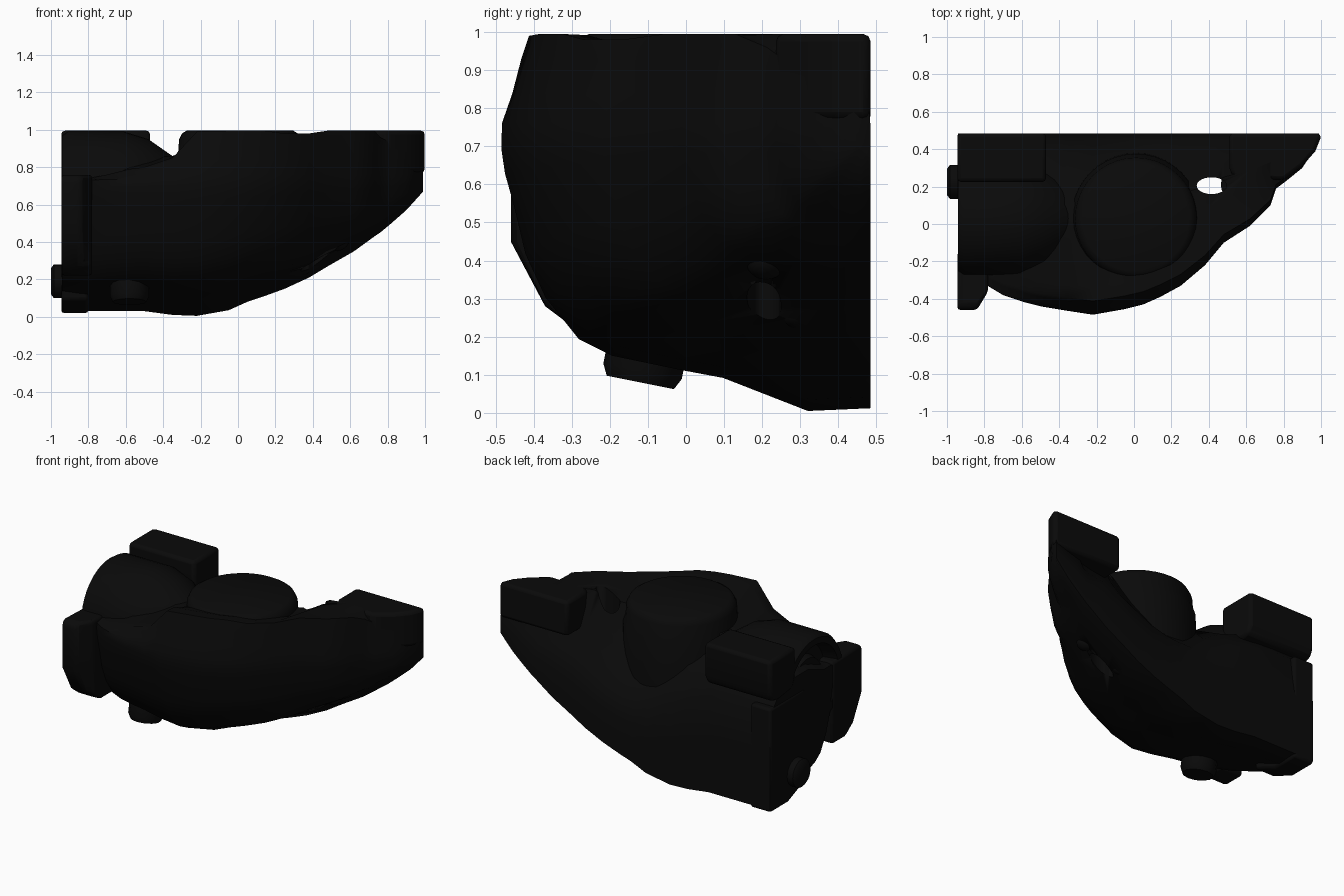
import bpy, bmesh, math
from mathutils import Vector

black = bpy.data.materials.new("black")
black.diffuse_color = (0.003, 0.003, 0.003, 1)


def finish(name, bm, bevel=0.0, angle=40):
    bmesh.ops.recalc_face_normals(bm, faces=bm.faces)
    me = bpy.data.meshes.new(name)
    bm.to_mesh(me)
    bm.free()
    me.materials.append(black)
    ob = bpy.data.objects.new(name, me)
    bpy.context.collection.objects.link(ob)
    if bevel:
        m = ob.modifiers.new("bevel", 'BEVEL')
        m.width, m.segments, m.limit_method = bevel, 2, 'ANGLE'
    bpy.ops.object.select_all(action='DESELECT')
    ob.select_set(True)
    bpy.context.view_layer.objects.active = ob
    bpy.ops.object.shade_smooth_by_angle(angle=math.radians(angle))
    return ob


def loft(name, rings, bevel=0.0, angle=40):
    """Skin equal-length closed rings and cap both ends."""
    bm = bmesh.new()
    vs = [[bm.verts.new(p) for p in r] for r in rings]
    n = len(vs[0])
    for a, b in zip(vs, vs[1:]):
        for i in range(n):
            j = (i + 1) % n
            bm.faces.new((a[i], a[j], b[j], b[i]))
    bm.faces.new(vs[0])
    bm.faces.new(vs[-1][::-1])
    return finish(name, bm, bevel, angle)


def turned(name, centre, axis, profile, n=40, sx=1.0, sy=1.0):
    """Stack of circles (offset, radius) along an axis."""
    q = Vector((0, 0, 1)).rotation_difference(Vector(axis))
    c = Vector(centre)
    return loft(name, [[c + q @ Vector((sx * r * math.cos(k * math.tau / n),
                                        sy * r * math.sin(k * math.tau / n), h))
                        for k in range(n)] for h, r in profile])


def prism_x(name, outline, stops, bevel):
    """Extrude a (y, z) outline through stops of (x, front limit of y)."""
    return loft(name, [[(x, max(y, lim), z) for y, z in outline] for x, lim in stops], bevel)


def prism_z(name, outline, z0, z1, bevel):
    return loft(name, [[(x, y, z) for x, y in outline] for z in (z0, z1)], bevel)


# Cast body: sections along x (x, front y, bottom z, front top, mid top, valley, rear shoulder)
stations = [
    (-0.94, -0.17, 0.03, 0.74, 0.80, 0.79, 0.68),
    (-0.80, -0.32, 0.03, 0.74, 0.82, 0.79, 0.68),
    (-0.70, -0.38, 0.03, 0.76, 0.84, 0.79, 0.68),
    (-0.58, -0.42, 0.03, 0.79, 0.85, 0.78, 0.67),
    (-0.50, -0.44, 0.03, 0.80, 0.85, 0.77, 0.65),
    (-0.35, -0.465, 0.01, 0.85, 0.86, 0.72, 0.60),
    (-0.22, -0.485, 0.005, 0.99, 0.90, 0.64, 0.53),
    (-0.05, -0.455, 0.035, 0.995, 0.92, 0.57, 0.48),
    (0.05, -0.43, 0.08, 0.995, 0.92, 0.56, 0.48),
    (0.14, -0.39, 0.11, 0.995, 0.92, 0.57, 0.49),
    (0.25, -0.33, 0.15, 0.98, 0.92, 0.61, 0.52),
    (0.38, -0.22, 0.21, 0.98, 0.94, 0.69, 0.58),
    (0.48, -0.10, 0.27, 0.995, 0.995, 0.76, 0.63),
    (0.62, -0.01, 0.35, 0.995, 0.995, 0.79, 0.67),
    (0.73, 0.10, 0.43, 0.995, 0.995, 0.82, 0.69),
    (0.76, 0.19, 0.45, 0.96, 0.96, 0.83, 0.70),
    (0.82, 0.235, 0.50, 0.93, 0.93, 0.84, 0.72),
    (0.90, 0.30, 0.57, 0.93, 0.93, 0.86, 0.76),
    (0.99, 0.44, 0.67, 0.95, 0.95, 0.90, 0.80)]
hull = [(0, 0.01), (0.17, 0), (0.40, 0.12), (0.52, 0.15), (0.70, 0.20),
        (0.79, 0.26), (0.88, 0.41), (0.935, 0.57), (0.965, 0.74), (0.99, 0.86), (1, 0.95)]


def section(x, yf, zb, zf, zm, zv, zr):
    w, zw = 0.485 - yf, max(0.73, zb + 0.12)
    pts = [(u, zb + t * (zw - zb)) for u, t in hull]
    dz = zf - zw
    pts += [(0.998, zw + 0.12 * dz), (0.97, zw + 0.42 * dz), (0.945, zw + 0.78 * dz),
            (0.925, zf), (0.85, zf - 0.003), (0.60, zm), (0.40, zm),
            (min(0.125 / w, 0.3), zv), (min(0.035 / w, 0.1), zr),
            (0, zb + 0.6 * (zr - zb))]
    return [(x, 0.485 - u * w, z) for u, z in pts]


body = loft("cast_body", [section(*s) for s in stations], angle=50)

# Oval drain hole through the body
cutter = turned("hole_cutter", (0.415, 0.205, 0), (0, 0, 1),
                [(-0.1, 1), (1.2, 1)], 24, 0.08, 0.045)
cutter.hide_render = True
cutter.hide_viewport = True
hole = body.modifiers.new("hole", 'BOOLEAN')
hole.object = cutter
hole.solver = 'EXACT'

# Round upright boss
turned("round_boss", (0.01, 0.03, 0), (0, 0, 1),
       [(0.52, 0.35), (0.84, 0.345), (0.88, 0.33), (0.95, 0.325), (0.98, 0.31), (0.995, 0.285)])

# Horizontal bearing housing with a recessed, ringed end
turned("bearing_housing", (-0.94, 0.03, 0.68), (1, 0, 0),
       [(0.09, 0.15), (0.09, 0.23), (0.0, 0.25), (0.0, 0.29), (0.03, 0.31), (0.33, 0.31),
        (0.46, 0.27), (0.56, 0.20), (0.66, 0.13)])
turned("inner_ring", (-0.94, 0.03, 0.68), (1, 0, 0),
       [(0.11, 0.10), (0.05, 0.11), (0.05, 0.15), (0.11, 0.17)], 32)

# Mounting blocks along the back
prism_x("left_mount_block", [(0.225, 0.995), (0.485, 0.995), (0.485, 0.78), (0.46, 0.73),
                             (0.40, 0.72), (0.25, 0.74), (0.225, 0.80)],
        [(-0.945, -1), (-0.47, -1)], 0.02)
prism_z("right_mount_block", [(0.51, 0.30), (0.53, 0.25), (0.80, 0.235), (0.90, 0.31),
                              (0.97, 0.39), (0.998, 0.46), (0.998, 0.485), (0.51, 0.485)],
        0.77, 0.995, 0.02)

# End flanges
prism_x("front_flange", [(-0.46, 0.73), (-0.46, 0.45), (-0.37, 0.28), (-0.29, 0.22),
                         (-0.15, 0.22), (-0.15, 0.75), (-0.44, 0.76)],
        [(-0.945, -1), (-0.84, -1), (-0.78, -0.36)], 0.02)
prism_x("rear_flange", [(0.13, 0.09), (0.30, 0.02), (0.485, 0.02), (0.485, 0.69),
                        (0.13, 0.69)], [(-0.945, -1), (-0.80, -1)], 0.015)

# Bolt heads and small bosses
turned("side_bolt", (-1.0, 0.225, 0.19), (1, 0, 0),
       [(0, 0.07), (0.015, 0.09), (0.10, 0.09)], 20)
turned("lower_plug", (-0.58, -0.12, 0.08), (0, 0.2, 1),
       [(0, 0.09), (0.03, 0.105), (0.12, 0.105)], 12)
for i, (x, y, z) in enumerate([(0.55, 0.21, 0.39), (0.36, 0.30, 0.26)]):
    turned("hull_boss_%d" % i, (x, y, z), (0.6, 0, -0.8),
           [(-0.05, 0.07), (-0.01, 0.06), (0.02, 0.04), (0.03, 0.015)], 16)
